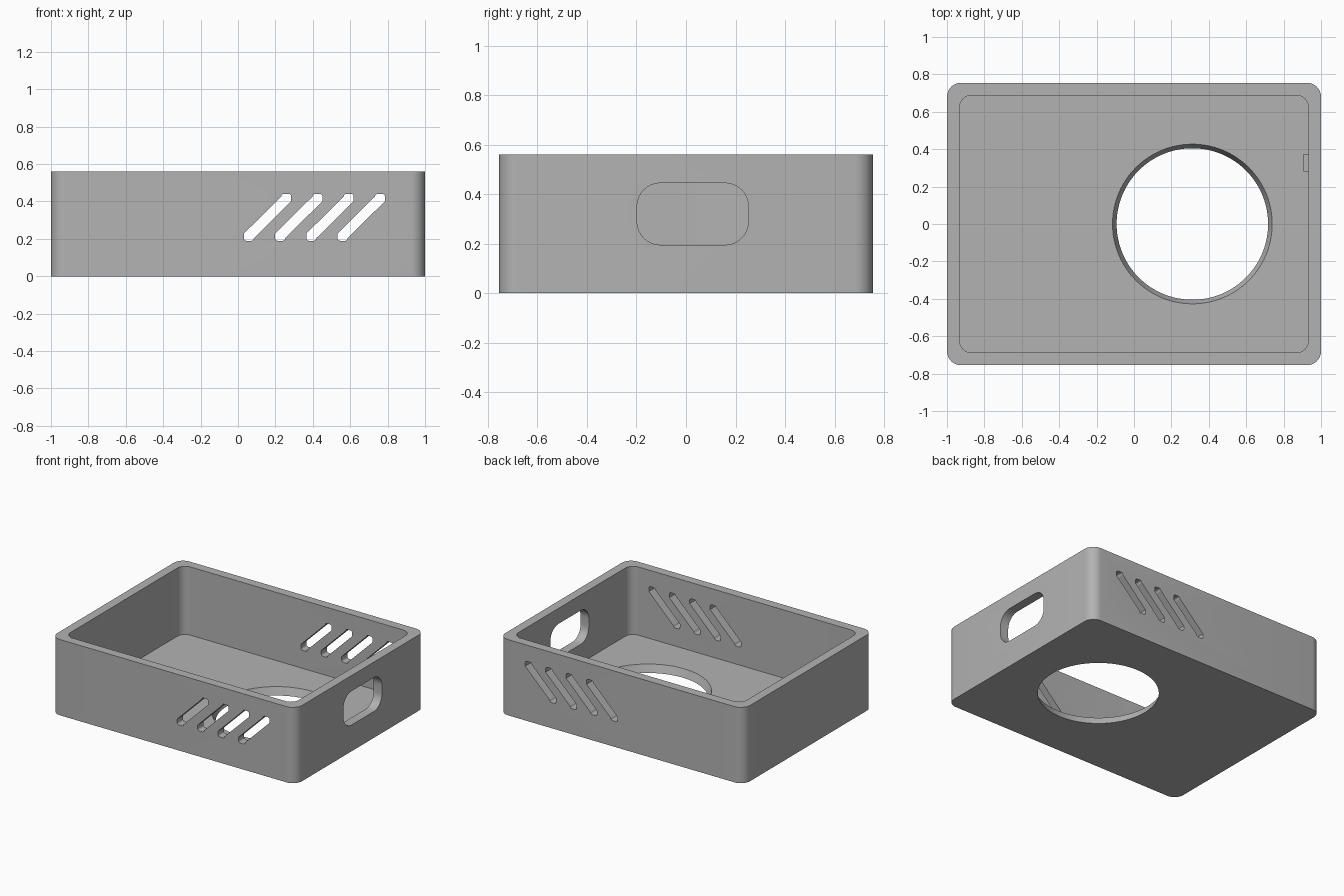
import bpy, bmesh, math
from mathutils import Matrix, Vector

if "Cube" in bpy.data.objects:
    bpy.data.objects.remove(bpy.data.objects["Cube"], do_unlink=True)

W, D, H = 2.0, 1.51, 0.56      # outer size
WALL, FLOOR = 0.067, 0.056     # wall and floor thickness

grey = bpy.data.materials.new("plain grey")
grey.use_nodes = True
grey.diffuse_color = (0.45, 0.45, 0.45, 1)
grey.node_tree.nodes["Principled BSDF"].inputs["Base Color"].default_value = (0.45, 0.45, 0.45, 1)


def make_object(name, bm):
    bmesh.ops.recalc_face_normals(bm, faces=bm.faces)
    mesh = bpy.data.meshes.new(name)
    bm.to_mesh(mesh)
    bm.free()
    mesh.materials.append(grey)
    obj = bpy.data.objects.new(name, mesh)
    bpy.context.collection.objects.link(obj)
    return obj


def rounded(cx, cy, w, h, r, n=8):
    """Counter-clockwise outline of a rounded rectangle, split by corner."""
    corners = []
    for i, (sx, sy) in enumerate([(1, 1), (-1, 1), (-1, -1), (1, -1)]):
        ox, oy = cx + sx * (w / 2 - r), cy + sy * (h / 2 - r)
        angles = [(i + k / n) * math.pi / 2 for k in range(n + 1)]
        corners.append([(ox + r * math.cos(a), oy + r * math.sin(a)) for a in angles])
    return corners


def prism(name, outline, low, high, axes="xyz"):
    """Extrude a 2D outline; axes names the two outline axes, then the depth axis."""
    bm = bmesh.new()
    order = ["xyz".index(a) for a in axes]

    def place(p, depth):
        v = Vector((0, 0, 0))
        for axis, value in zip(order, (*p, depth)):
            v[axis] = value
        return bm.verts.new(v)

    a = [place(p, low) for p in outline]
    b = [place(p, high) for p in outline]
    bm.faces.new(a)
    bm.faces.new(b)
    for i in range(len(a)):
        j = (i + 1) % len(a)
        bm.faces.new((a[i], a[j], b[j], b[i]))
    return make_object(name, bm)


def flat(corners):
    return [p for corner in corners for p in corner]


# Enclosure body
body = prism("enclosure_body", flat(rounded(0, 0, W, D, 0.075)), 0, H)
cutters = []

# Open interior
cutters.append(prism("interior_cutter",
                     flat(rounded(0, 0, W - 2 * WALL, D - 2 * WALL, 0.065)), FLOOR, H + 0.2))

# Tapered round opening in the floor
bm = bmesh.new()
slope = (0.427 - 0.405) / FLOOR
low, high = -0.05, FLOOR + 0.05
bmesh.ops.create_cone(bm, cap_ends=True, segments=96, depth=high - low,
                      radius1=0.405 + slope * low, radius2=0.405 + slope * high,
                      matrix=Matrix.Translation((0.312, 0, (low + high) / 2)))
cutters.append(make_object("floor_opening_cutter", bm))

# Rounded port through the +x wall
cutters.append(prism("port_cutter", flat(rounded(0.027, 0.32, 0.45, 0.25, 0.095)),
                     0.8, 1.2, "yzx"))

# Slanted vents through the front and back walls
for i in range(4):
    x = 0.058 + i * 0.167
    start = rounded(x, 0.216, 0.053, 0.053, 0.014, 4)
    end = rounded(x + 0.2, 0.414, 0.053, 0.053, 0.014, 4)
    outline = end[0] + end[1] + start[1][-1:] + start[2] + start[3] + end[3][-1:]
    cutters.append(prism("vent_cutter", outline, -1, 1, "xzy"))

bpy.context.view_layer.objects.active = body
body.select_set(True)
for cutter in cutters:
    mod = body.modifiers.new(cutter.name, 'BOOLEAN')
    mod.operation = 'DIFFERENCE'
    mod.solver = 'EXACT'
    mod.object = cutter
    bpy.ops.object.modifier_apply(modifier=mod.name)
    bpy.data.objects.remove(cutter, do_unlink=True)

bpy.ops.object.shade_smooth_by_angle(angle=math.radians(30))

# Small tab on the inside of the +x wall
prism("inner_tab", [(0.905, 0.28), (0.94, 0.28), (0.94, 0.375), (0.905, 0.375)],
      FLOOR - 0.01, 0.12)
